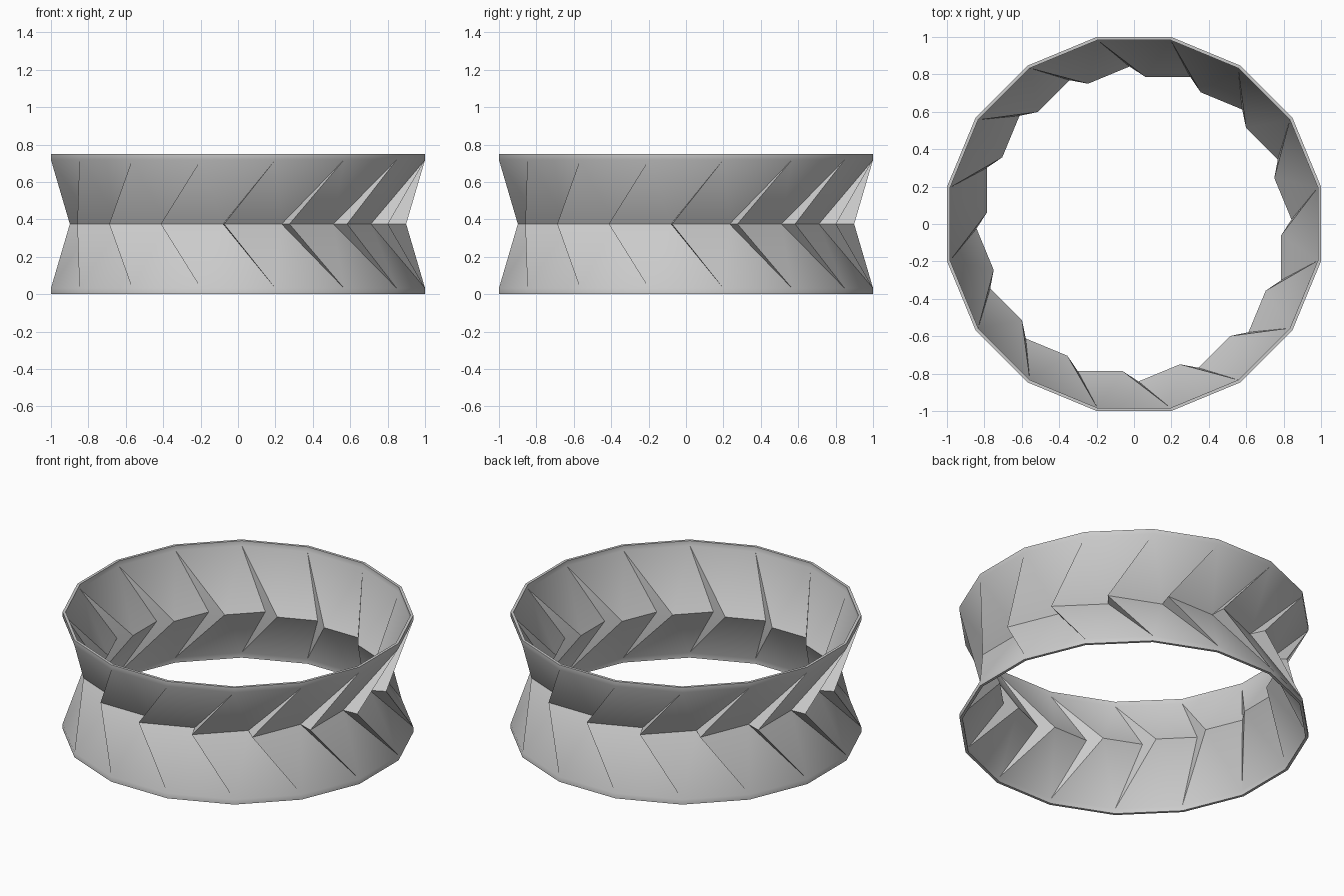
import bpy, bmesh, math

if "Cube" in bpy.data.objects:
    bpy.data.objects.remove(bpy.data.objects["Cube"])

SIDES = 16
STEP = 2 * math.pi / SIDES
HEIGHT, BAND = 0.75, 0.032
MID = HEIGHT / 2

bm = bmesh.new()


def turned(x, y, z, k):
    """Vertex of the front panel turned to panel k."""
    c, s = math.cos(k * STEP), math.sin(k * STEP)
    return bm.verts.new((x * c - y * s, x * s + y * c, z))


def ring(x, y, z):
    return [turned(x, y, z, k) for k in range(SIDES)]


def skin(apothem, depth, lead, trail):
    """One surface: two straight rims joined by stepped, twisted panels."""
    half = apothem * math.tan(STEP / 2)
    rims = [ring(half, -apothem, z) for z in (0, BAND, HEIGHT - BAND, HEIGHT)]
    lead_pts = ring(lead, -depth, MID)
    trail_pts = ring(trail, -depth, MID)
    for k in range(SIDES):
        n = (k + 1) % SIDES
        for lo, hi in (rims[:2], rims[2:]):          # rim bands
            bm.faces.new((lo[k - 1], lo[k], hi[k], hi[k - 1]))
        for rim in rims[1:3]:
            # slanted panel, then the step to the next panel
            bm.faces.new((rim[k - 1], rim[k], trail_pts[k], lead_pts[k]))
            bm.faces.new((rim[k], trail_pts[k], lead_pts[n]))
    return rims


outer = skin(1.0, 0.802, -0.413, -0.08)
inner = skin(0.983, 0.787, -0.30, -0.06)

# flat rim edges close the wall at top and bottom
for level in (0, 3):
    a, b = outer[level], inner[level]
    for k in range(SIDES):
        bm.faces.new((a[k - 1], a[k], b[k], b[k - 1]))
bmesh.ops.recalc_face_normals(bm, faces=bm.faces)

mesh = bpy.data.meshes.new("pleated_ring")
bm.to_mesh(mesh)
bm.free()
ring_obj = bpy.data.objects.new("pleated_ring", mesh)
bpy.context.collection.objects.link(ring_obj)

grey = bpy.data.materials.new("light_grey")
grey.diffuse_color = (0.6, 0.6, 0.6, 1)
grey.use_nodes = True
grey.node_tree.nodes["Principled BSDF"].inputs["Base Color"].default_value = grey.diffuse_color
mesh.materials.append(grey)

bpy.context.view_layer.objects.active = ring_obj
ring_obj.select_set(True)
bpy.ops.object.shade_smooth_by_angle(angle=math.radians(35))
